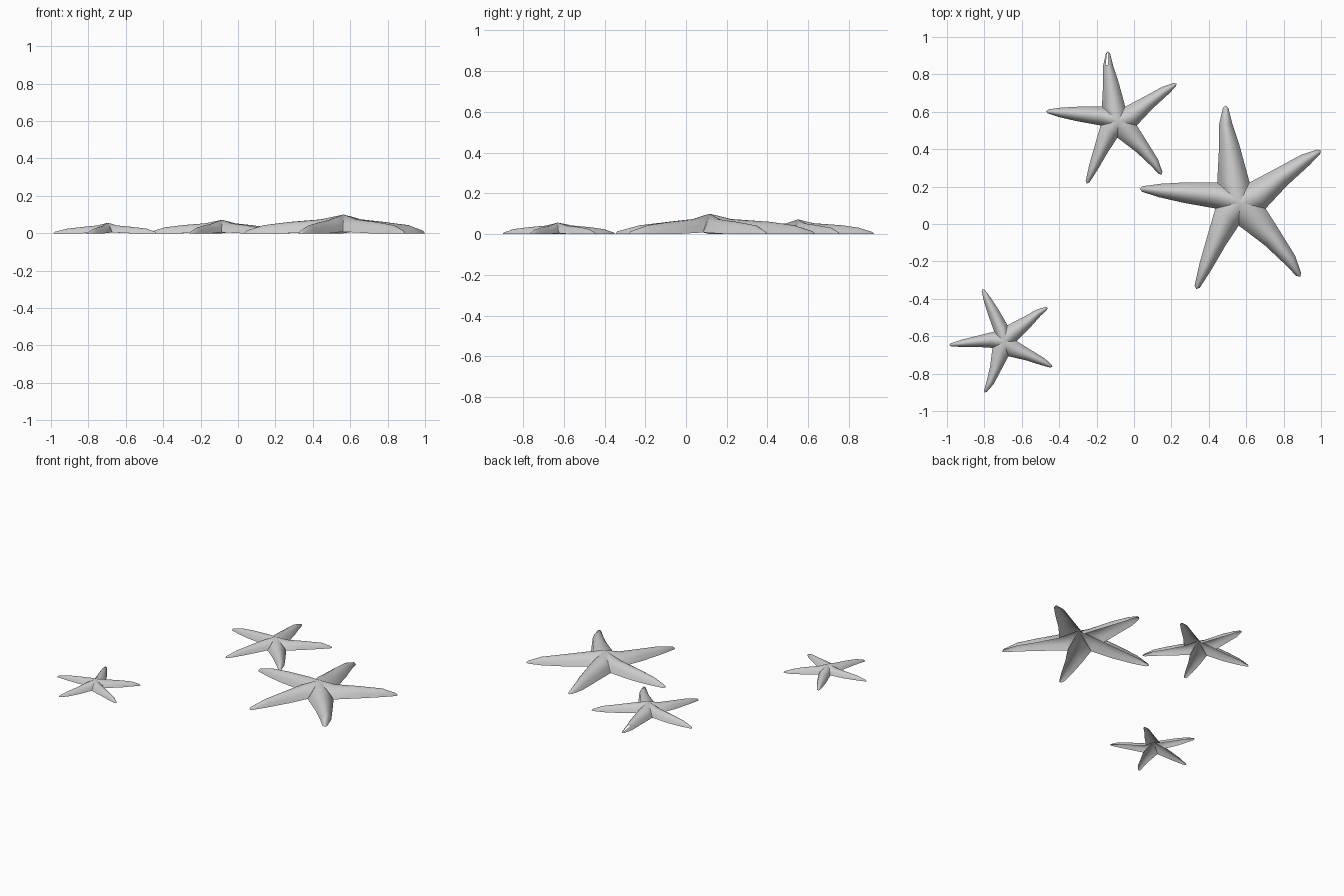
import bpy, bmesh, math
from mathutils import Vector, Matrix

cube = bpy.data.objects.get("Cube")
if cube:
    bpy.data.objects.remove(cube, do_unlink=True)

grey = bpy.data.materials.new("shell grey")
grey.use_nodes = True
colour = (0.6, 0.6, 0.6, 1)
grey.diffuse_color = colour
grey.node_tree.nodes["Principled BSDF"].inputs["Base Color"].default_value = colour

# Arm spines, counter-clockwise from the right arm, and the valleys before each arm
SPINES = [
    [(.22, .134), (.348, .225), (.422, .27)],
    [(-.056, .30), (-.075, .417), (-.075, .505)],
    [(-.294, .053), (-.428, .064), (-.52, .072)],
    [(-.123, -.203), (-.182, -.342), (-.227, -.45)],
    [(.176, -.193), (.267, -.305), (.316, -.385)],
]
VALLEYS = [(.139, -.032), (.053, .107), (-.12, .107), (-.13, -.032), (-.005, -.123)]
HALF_WIDTHS = [.055, .036, .015]
HEIGHTS = [.074, .06, .043, .014]
PEAK, VALLEY_Z, TIP = .1, .008, .014
ACROSS = 8


def arch(left, right, height, edge_z):
    """Domed cross-section from the right edge of an arm to its left edge."""
    points = []
    for k in range(ACROSS + 1):
        u = k / ACROSS
        flat = right.lerp(left, u)
        dome = (1 - (2 * u - 1) ** 2) ** .75
        points.append(Vector((flat.x, flat.y, edge_z + (height - edge_z) * dome)))
    return points


def starfish(name, centre, scale, turn, split_tip=False):
    bm = bmesh.new()
    peak = bm.verts.new((0, 0, PEAK))
    gaps = []
    for i, spine in enumerate(SPINES):
        mids = [Vector(p) for p in spine]
        right, left = Vector(VALLEYS[i]), Vector(VALLEYS[(i + 1) % 5])
        sections = [arch(left, right, HEIGHTS[0], VALLEY_Z)]
        path = [(left + right) / 2] + mids
        for j, mid in enumerate(mids, 1):
            along = (path[min(j + 1, 3)] - path[j - 1]).normalized()
            side = Vector((-along.y, along.x)) * HALF_WIDTHS[j - 1]
            sections.append(arch(mid + side, mid - side, HEIGHTS[j], 0))
        rows = [[bm.verts.new(p) for p in s] for s in sections]
        end = mids[-1] + (mids[-1] - mids[-2]).normalized() * TIP
        tip = bm.verts.new((end.x, end.y, 0))
        for k in range(ACROSS):
            bm.faces.new((peak, rows[0][k], rows[0][k + 1]))
            for j in range(3):
                face = bm.faces.new((rows[j][k], rows[j + 1][k], rows[j + 1][k + 1], rows[j][k + 1]))
                if split_tip and i == 1 and j == 2 and k in (4, 5):
                    gaps.append(face)
            bm.faces.new((rows[3][k], tip, rows[3][k + 1]))
    # Small split near the end of one arm
    bmesh.ops.delete(bm, geom=gaps, context='FACES')
    bmesh.ops.remove_doubles(bm, verts=bm.verts, dist=.0001)
    bmesh.ops.transform(bm, verts=bm.verts, matrix=Matrix.Rotation(math.radians(turn), 4, 'Z') @ Matrix.Scale(scale, 4))
    mesh = bpy.data.meshes.new(name)
    bm.to_mesh(mesh)
    bm.free()
    mesh.materials.append(grey)
    obj = bpy.data.objects.new(name, mesh)
    obj.location = (centre[0], centre[1], 0)
    bpy.context.collection.objects.link(obj)
    bpy.ops.object.select_all(action='DESELECT')
    obj.select_set(True)
    bpy.context.view_layer.objects.active = obj
    bpy.ops.object.shade_smooth_by_angle(angle=math.radians(50))


starfish("large_starfish", (.565, .115), 1, 0)
starfish("medium_starfish", (-.085, .55), .72, 0, split_tip=True)
starfish("small_starfish", (-.695, -.63), .565, -60)
